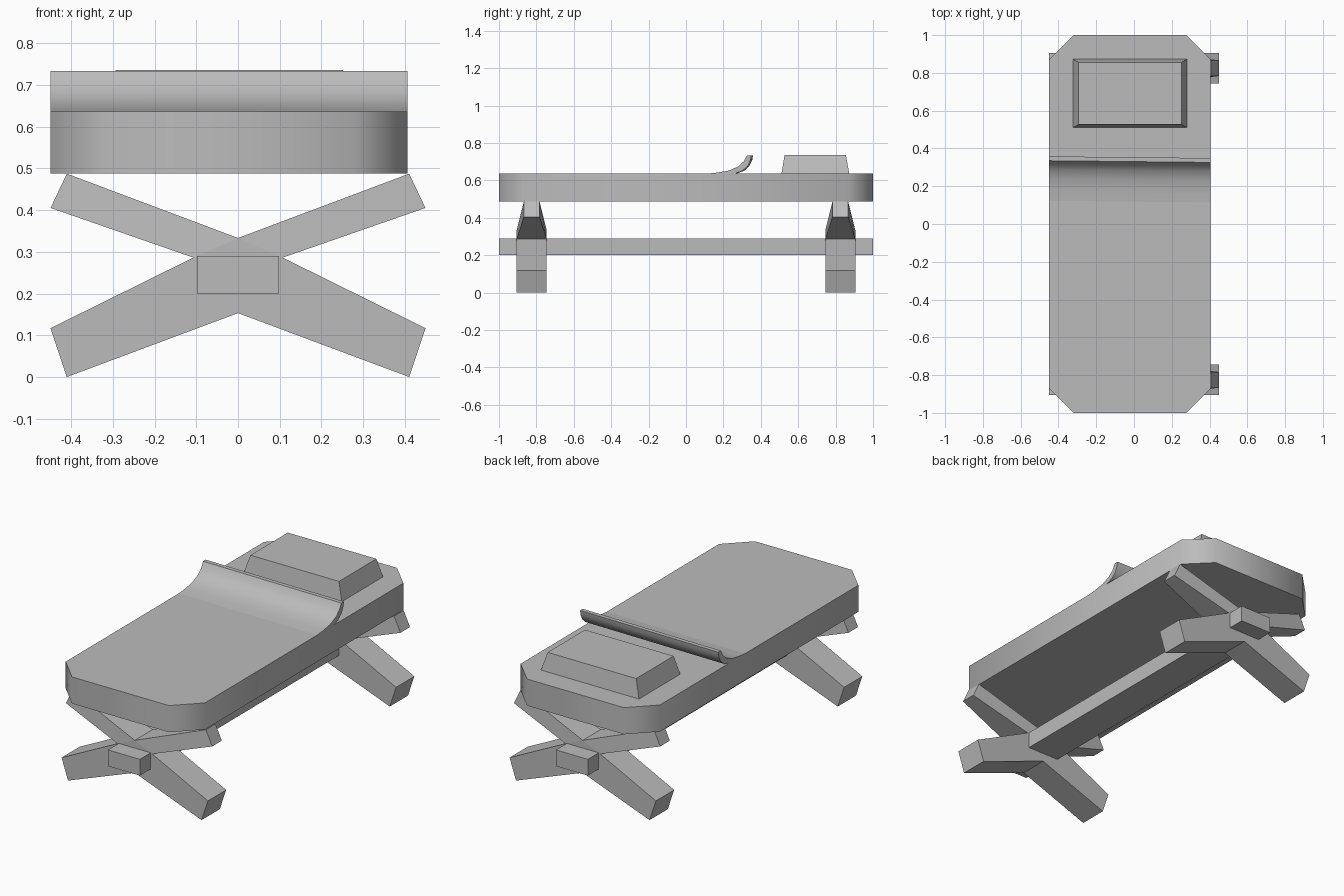
import bpy, bmesh

if "Cube" in bpy.data.objects:
    bpy.data.objects.remove(bpy.data.objects["Cube"])

grey = bpy.data.materials.new("plain grey")
grey.diffuse_color = (0.5, 0.5, 0.5, 1)
grey.use_nodes = True
grey.node_tree.nodes["Principled BSDF"].inputs["Base Color"].default_value = grey.diffuse_color


def loft(name, rings, smooth=None):
    """Closed solid skinned through matching rings of points."""
    bm = bmesh.new()
    loops = [[bm.verts.new(p) for p in ring] for ring in rings]
    n = len(loops[0])
    for a, b in zip(loops, loops[1:]):
        for i in range(n):
            j = (i + 1) % n
            bm.faces.new((a[i], a[j], b[j], b[i]))
    bm.faces.new(loops[0][::-1])
    bm.faces.new(loops[-1])
    bmesh.ops.recalc_face_normals(bm, faces=bm.faces)
    mesh = bpy.data.meshes.new(name)
    bm.to_mesh(mesh)
    bm.free()
    mesh.materials.append(grey)
    obj = bpy.data.objects.new(name, mesh)
    bpy.context.collection.objects.link(obj)
    if smooth:
        bpy.ops.object.select_all(action='DESELECT')
        bpy.context.view_layer.objects.active = obj
        obj.select_set(True)
        bpy.ops.object.shade_smooth_by_angle(angle=smooth)
    return obj


def rect(x0, x1, y0, y1, z):
    return [(x0, y0, z), (x1, y0, z), (x1, y1, z), (x0, y1, z)]


# Mattress with clipped corners
X0, X1, C = -0.449, 0.406, 0.13
outline = [(X0 + C, -1), (X1 - C, -1), (X1, C - 1), (X1, 1 - C),
           (X1 - C, 1), (X0 + C, 1), (X0, 1 - C), (X0, C - 1)]
loft("mattress", [[(x, y, z) for x, y in outline] for z in (0.488, 0.636)], 0.9)

# Pillow
loft("pillow", [rect(-0.323, 0.28, 0.51, 0.873, 0.634),
                rect(-0.293, 0.251, 0.527, 0.855, 0.735)])

# Turned-back blanket edge, slightly skewed across the bed
fold = [(0.10, 0.634), (0.17, 0.641), (0.235, 0.652), (0.285, 0.674),
        (0.315, 0.702), (0.332, 0.733), (0.355, 0.733), (0.351, 0.708),
        (0.335, 0.675), (0.308, 0.651), (0.262, 0.634)]
loft("blanket_fold", [[(x, y + shift, z) for y, z in fold]
                      for x, shift in ((X0, 0.003), (X1, -0.006))], 0.7)

# Crossed legs: straight lower arms, upper arms narrowing to their tips
lower = [(-0.107, 0.286), (-0.449, 0.117), (-0.41, 0), (0, 0.153),
         (0.41, 0), (0.449, 0.117), (0.107, 0.286), (0, 0.333)]
for end, cy in (("front", -0.825), ("back", 0.825)):
    loft(end + "_lower_legs", [[(x, cy + d, z) for x, z in lower]
                               for d in (-0.08, 0.08)])
    for side, s in (("left", -1), ("right", 1)):
        root = [(0, 0.286), (s * 0.107, 0.286), (0, 0.333)]
        # Arm cross-sections: wide at the crossing, slim at the tip
        inner = [(s * 0.107, cy - 0.08, 0.286), (s * 0.107, cy + 0.08, 0.286),
                 (0, cy + 0.08, 0.333), (0, cy - 0.08, 0.333)]
        tip = [(s * 0.449, cy - 0.042, 0.405), (s * 0.449, cy + 0.042, 0.405),
               (s * 0.41, cy + 0.042, 0.487), (s * 0.41, cy - 0.042, 0.487)]
        loft(f"{end}_{side}_upper_arm", [inner, tip])

# Long beam joining the two crosses
loft("beam", [rect(-0.098, 0.098, -1, 1, z) for z in (0.2, 0.29)])
